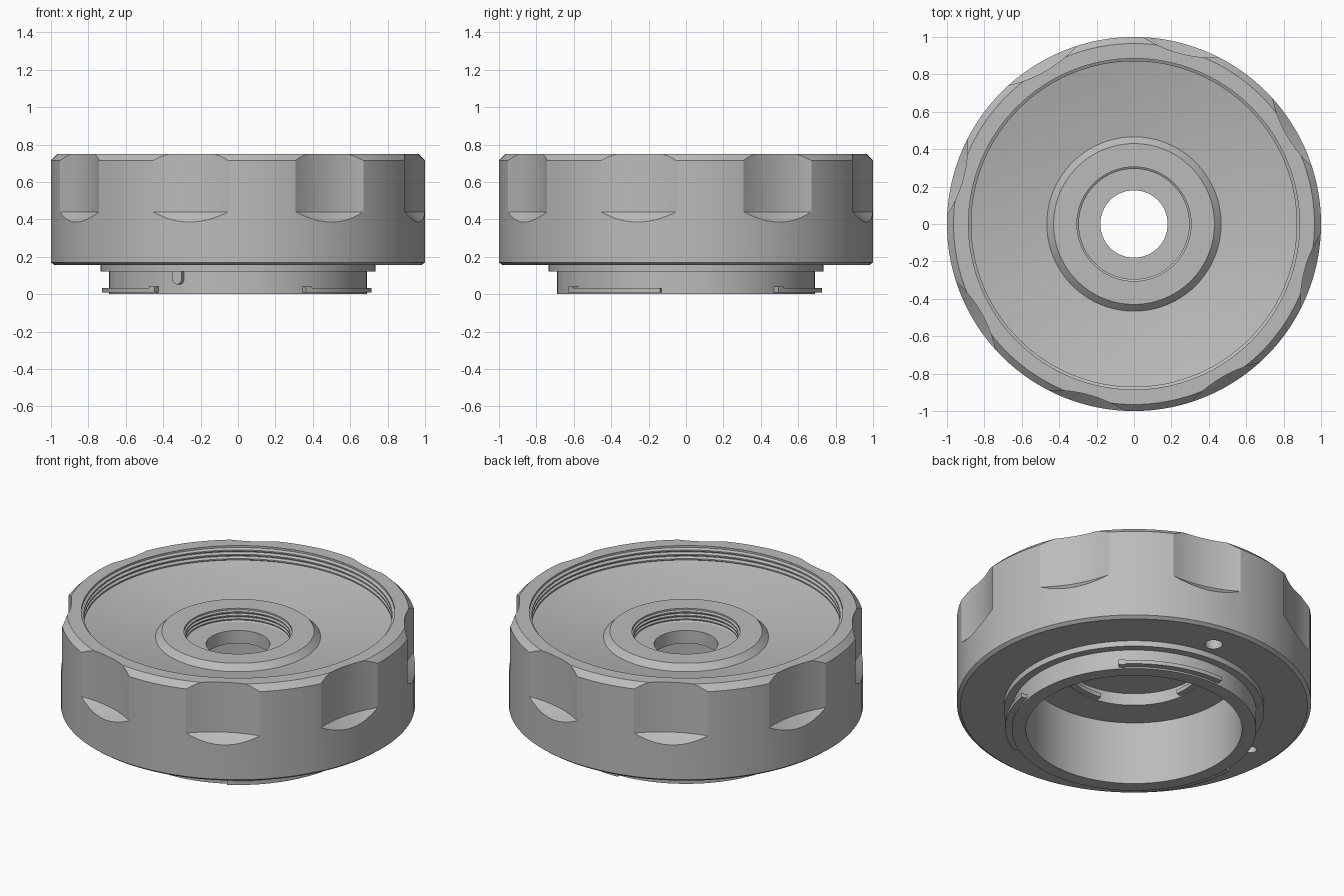
import bpy, bmesh, math
from mathutils import Matrix, Vector

cube = bpy.data.objects.get("Cube")
if cube:
    bpy.data.objects.remove(cube, do_unlink=True)

grey = bpy.data.materials.new("machined grey")
grey.use_nodes = True
colour = (0.5, 0.5, 0.5, 1)
grey.diffuse_color = colour
grey.node_tree.nodes["Principled BSDF"].inputs["Base Color"].default_value = colour


def sweep(name, profile, start=0, end=360, steps=128, centre=(0, 0)):
    """Turn a closed (radius, height) outline about a vertical axis."""
    bm = bmesh.new()
    full = end - start == 360
    rings = []
    for i in range(steps if full else steps + 1):
        a = math.radians(start + (end - start) * i / steps)
        rings.append([bm.verts.new((centre[0] + r * math.cos(a),
                                    centre[1] + r * math.sin(a), z)) for r, z in profile])
    n = len(profile)
    pairs = list(zip(rings, rings[1:]))
    if full:
        pairs.append((rings[-1], rings[0]))
    else:
        bm.faces.new(rings[0])
        bm.faces.new(rings[-1])
    for a, b in pairs:
        for j in range(n):
            k = (j + 1) % n
            bm.faces.new((a[j], b[j], b[k], a[k]))
    bmesh.ops.remove_doubles(bm, verts=bm.verts[:], dist=1e-5)
    bmesh.ops.recalc_face_normals(bm, faces=bm.faces[:])
    mesh = bpy.data.meshes.new(name)
    bm.to_mesh(mesh)
    bm.free()
    mesh.materials.append(grey)
    obj = bpy.data.objects.new(name, mesh)
    bpy.context.collection.objects.link(obj)
    return obj


def activate(obj):
    bpy.ops.object.select_all(action='DESELECT')
    obj.select_set(True)
    bpy.context.view_layer.objects.active = obj


def cut(target, cutter):
    activate(target)
    mod = target.modifiers.new("cut", 'BOOLEAN')
    mod.operation = 'DIFFERENCE'
    mod.solver = 'EXACT'
    mod.object = cutter
    bpy.ops.object.modifier_apply(modifier=mod.name)
    bpy.data.objects.remove(cutter, do_unlink=True)


def polar(radius, degrees):
    a = math.radians(degrees)
    return radius * math.cos(a), radius * math.sin(a)


def thread(outer, inner, top, pitch, turns):
    """Ring grooves running down a bore wall."""
    points = []
    for i in range(turns):
        z = top - i * pitch
        points += [(outer, z), (inner, z - pitch * 0.3),
                   (inner, z - pitch * 0.6), (outer, z - pitch * 0.9)]
    return points


# Main body: rim, threaded dish, raised boss, stepped rear bore and mount neck
outside = [(0.61, 0), (0.69, 0), (0.69, 0.12), (0.735, 0.12), (0.735, 0.155),
           (0.98, 0.155), (1, 0.17), (1, 0.715), (0.965, 0.75), (0.885, 0.75)]
dish = [(0.87, 0.655), (0.466, 0.594), (0.43, 0.63), (0.305, 0.63)]
rear = [(0.295, 0.55), (0.18, 0.55), (0.18, 0.47), (0.41, 0.47), (0.41, 0.395), (0.61, 0.395)]
body = sweep("grip_body", outside + thread(0.885, 0.87, 0.738, 0.027, 3) + dish
             + thread(0.305, 0.295, 0.62, 0.022, 3) + rear)

# Eight finger scallops around the rim, each with a sloping floor
for i in range(8):
    cut(body, sweep("scallop_cutter", [(0, -0.245), (0.685, 0.44), (0.685, 0.9), (0, 0.9)],
                    centre=polar(1.63, 30 + 45 * i)))

# Two small holes in the rear face
for angle, radius in ((83, 0.05), (177, 0.033)):
    cut(body, sweep("hole_cutter", [(0, 0.1), (radius, 0.1), (radius, 0.27), (0, 0.27)],
                    steps=24, centre=polar(0.825, angle)))


def band(r0, r1, z0, z1):
    return [(r0, z0), (r1, z0), (r1, z1), (r0, z1)]


parts = [body]
# Three mount tabs, each with a stop block at one end
for i, (start, end, stop) in enumerate(((182, 232, 229), (300, 349, 300), (43, 93, 43))):
    parts.append(sweep(f"mount_tab_{i + 1}", band(0.68, 0.727, 0.01, 0.034), start, end, 20))
    parts.append(sweep(f"tab_stop_{i + 1}", band(0.68, 0.724, 0.008, 0.04), stop, stop + 3, 2))

# Three inner tabs in the rear recess
for i in range(3):
    start = 20 + 120 * i
    parts.append(sweep(f"inner_tab_{i + 1}", band(0.375, 0.415, 0.4, 0.425), start, start + 50, 16))

# Rounded locating pin on the neck
pin = sweep("locating_pin", [(0, -0.04), (0.028, -0.04), (0.028, 0.04), (0, 0.04)], steps=24)
bm = bmesh.new()
bm.from_mesh(pin.data)
for v in bm.verts:
    if v.co.y > 0.001:
        v.co.y += 0.05
aim = Vector((*polar(1, -117), 0)).to_track_quat('Z', 'Y').to_matrix().to_4x4()
bmesh.ops.transform(bm, matrix=Matrix.Translation((*polar(0.68, -117), 0.08)) @ aim, verts=bm.verts[:])
bm.to_mesh(pin.data)
bm.free()
parts.append(pin)

for obj in parts:
    activate(obj)
    bpy.ops.object.shade_smooth_by_angle(angle=math.radians(25))
